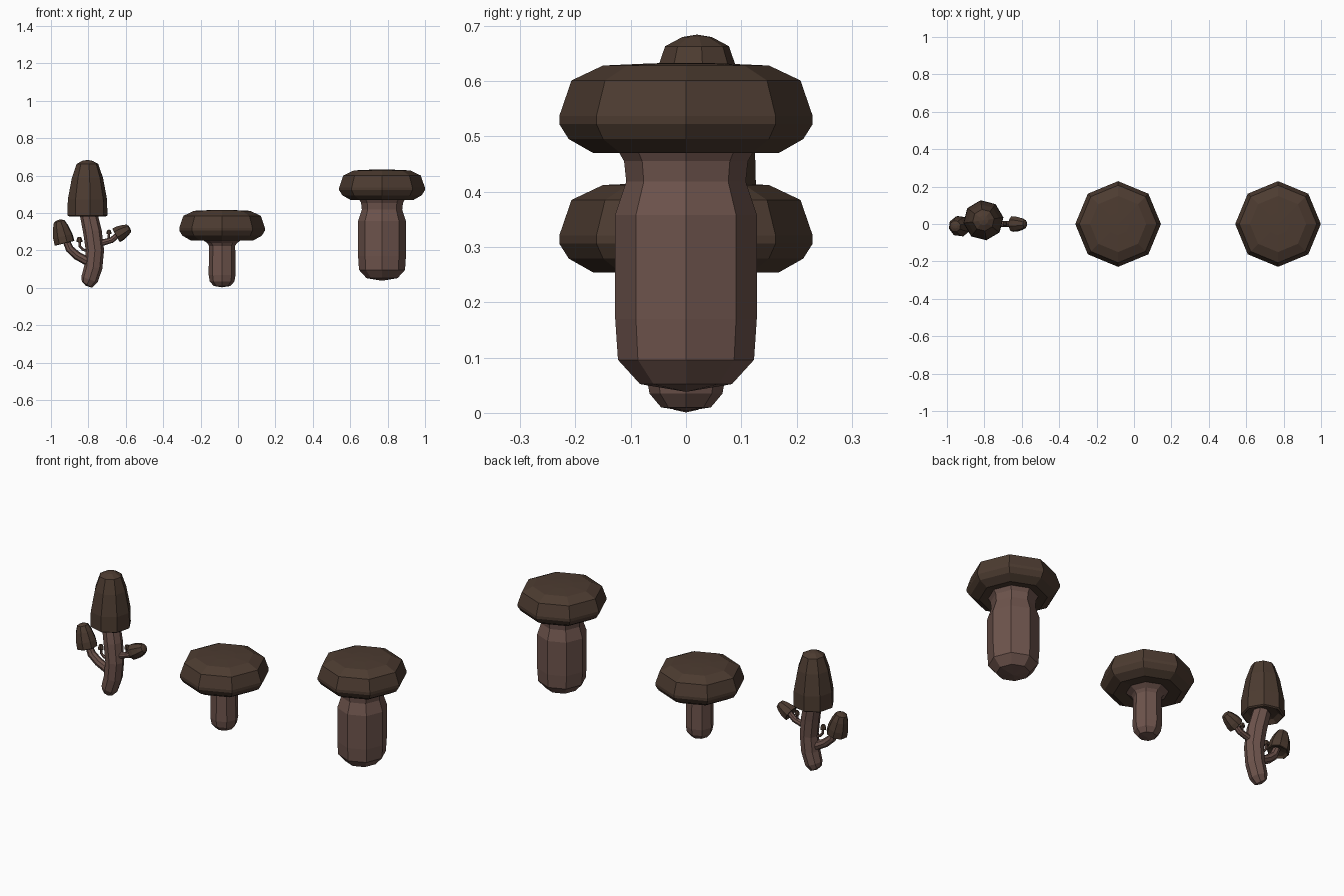
import bpy, bmesh
from math import cos, sin, pi, radians
from mathutils import Vector

if "Cube" in bpy.data.objects:
    bpy.data.objects.remove(bpy.data.objects["Cube"])


def material(name, rgb):
    m = bpy.data.materials.new(name)
    m.diffuse_color = (*rgb, 1)
    m.use_nodes = True
    m.node_tree.nodes["Principled BSDF"].inputs["Base Color"].default_value = m.diffuse_color
    return m


CAP = material("cap_brown", (0.073, 0.044, 0.030))
STEM = material("stem_brown", (0.155, 0.088, 0.073))


def skin(name, rings, mat, sides=8, turn=0.0):
    """Skin rings of (centre, axis, radius); radius 0 closes to a point."""
    bm = bmesh.new()
    loops = []
    for c, axis, r in rings:
        t = Vector(axis).normalized()
        v = Vector((0, 1, 0))
        v = (v - t * v.dot(t)).normalized()
        u = v.cross(t)
        if r == 0:
            loops.append([bm.verts.new(c)] * sides)
            continue
        angles = [turn + 2 * pi * i / sides for i in range(sides)]
        loops.append([bm.verts.new(Vector(c) + r * (cos(a) * u + sin(a) * v)) for a in angles])
    for a, b in zip(loops, loops[1:]):
        for i in range(sides):
            j = (i + 1) % sides
            bm.faces.new(list(dict.fromkeys((a[i], a[j], b[j], b[i]))))
    bmesh.ops.recalc_face_normals(bm, faces=bm.faces)
    me = bpy.data.meshes.new(name)
    bm.to_mesh(me)
    bm.free()
    me.materials.append(mat)
    ob = bpy.data.objects.new(name, me)
    bpy.context.collection.objects.link(ob)
    return ob


def lathe(name, base, profile, mat, axis=(0, 0, 1), sides=8, turn=0.0):
    """Turn a (radius, height) profile about an axis through base."""
    t = Vector(axis).normalized()
    skin(name, [(Vector(base) + t * h, t, r) for r, h in profile], mat, sides, turn)


def tube(name, path, radii, mat, sides=8):
    """Sweep rings along a bent path, with pointed ends."""
    p = [Vector(q) for q in path]
    rings = []
    for i, r in enumerate(radii):
        t = p[min(i + 1, len(p) - 1)] - p[max(i - 1, 0)]
        rings.append((p[i], t, r))
    skin(name, rings, mat, sides)


# Broad flat caps of the two large mushrooms
BROAD = [(0, 0.02), (0.10, 0.008), (0.168, 0), (0.212, 0.025), (0.229, 0.052), (0.229, 0.067),
         (0.207, 0.131), (0.150, 0.158), (0.06, 0.162), (0, 0.163)]
lathe("middle_cap", (-0.085, 0, 0.254), BROAD, CAP)
lathe("thick_cap", (0.77, 0, 0.470), BROAD, CAP)

# Their stems
lathe("middle_stem", (-0.085, 0, 0), [(0, 0.003), (0.045, 0.01), (0.066, 0.035), (0.072, 0.07),
      (0.070, 0.225), (0.080, 0.24), (0.105, 0.258), (0, 0.29)], STEM)
lathe("thick_stem", (0.77, 0, 0), [(0, 0.038), (0.083, 0.052), (0.123, 0.096), (0.128, 0.17),
      (0.128, 0.358), (0.108, 0.418), (0.112, 0.455), (0.125, 0.478), (0, 0.50)], STEM)

# Bell caps of the branching cluster, hollow below; unit radius and height
BELL = [(0, 0.10), (0.70, 0.06), (0.92, 0), (1.0, 0.02), (0.98, 0.30), (0.78, 0.68),
        (0.54, 0.93), (0.25, 0.985), (0, 1.0)]


def bell(name, base, r, h, axis=(0, 0, 1), turn=0.0, sides=8):
    lathe(name, base, [(a * r, b * h) for a, b in BELL], CAP, axis, sides, turn)


bell("tall_bell_cap", (-0.805, 0.02, 0.382), 0.108, 0.302, turn=radians(8))
bell("left_bell_cap", (-0.927, -0.012, 0.238), 0.056, 0.130, (-0.25, 0, 1), radians(15))
bell("right_bell_cap", (-0.652, 0, 0.280), 0.043, 0.085, (0.80, 0, 0.45), radians(15))
bell("left_bud_cap", (-0.848, -0.005, 0.245), 0.016, 0.028, sides=6)
bell("right_bud_cap", (-0.690, 0, 0.287), 0.014, 0.024, sides=6)

# Curved main stem
tube("tall_stem", [(-0.815, 0, 0.012), (-0.808, 0, 0.018), (-0.794, 0, 0.045), (-0.774, 0, 0.11),
     (-0.765, 0, 0.20), (-0.778, 0.005, 0.30), (-0.80, 0.015, 0.40), (-0.81, 0.02, 0.46)],
     [0, 0.032, 0.046, 0.049, 0.049, 0.050, 0.047, 0], STEM)

# Branches carrying the small caps and buds
tube("left_branch", [(-0.77, 0, 0.135), (-0.81, -0.004, 0.145), (-0.86, -0.008, 0.172),
     (-0.90, -0.012, 0.208), (-0.925, -0.012, 0.265)], [0.024, 0.024, 0.023, 0.022, 0.018], STEM)
tube("right_branch", [(-0.77, 0, 0.225), (-0.72, 0, 0.243), (-0.675, 0, 0.256),
     (-0.635, 0, 0.290)], [0.018, 0.017, 0.016, 0.015], STEM)
tube("left_bud_stem", [(-0.80, 0, 0.195), (-0.83, -0.003, 0.205), (-0.845, -0.005, 0.222),
     (-0.848, -0.005, 0.252)], [0.007] * 4, STEM, 6)
tube("right_bud_stem", [(-0.705, 0, 0.245), (-0.692, 0, 0.265), (-0.690, 0, 0.292)],
     [0.006] * 3, STEM, 6)
